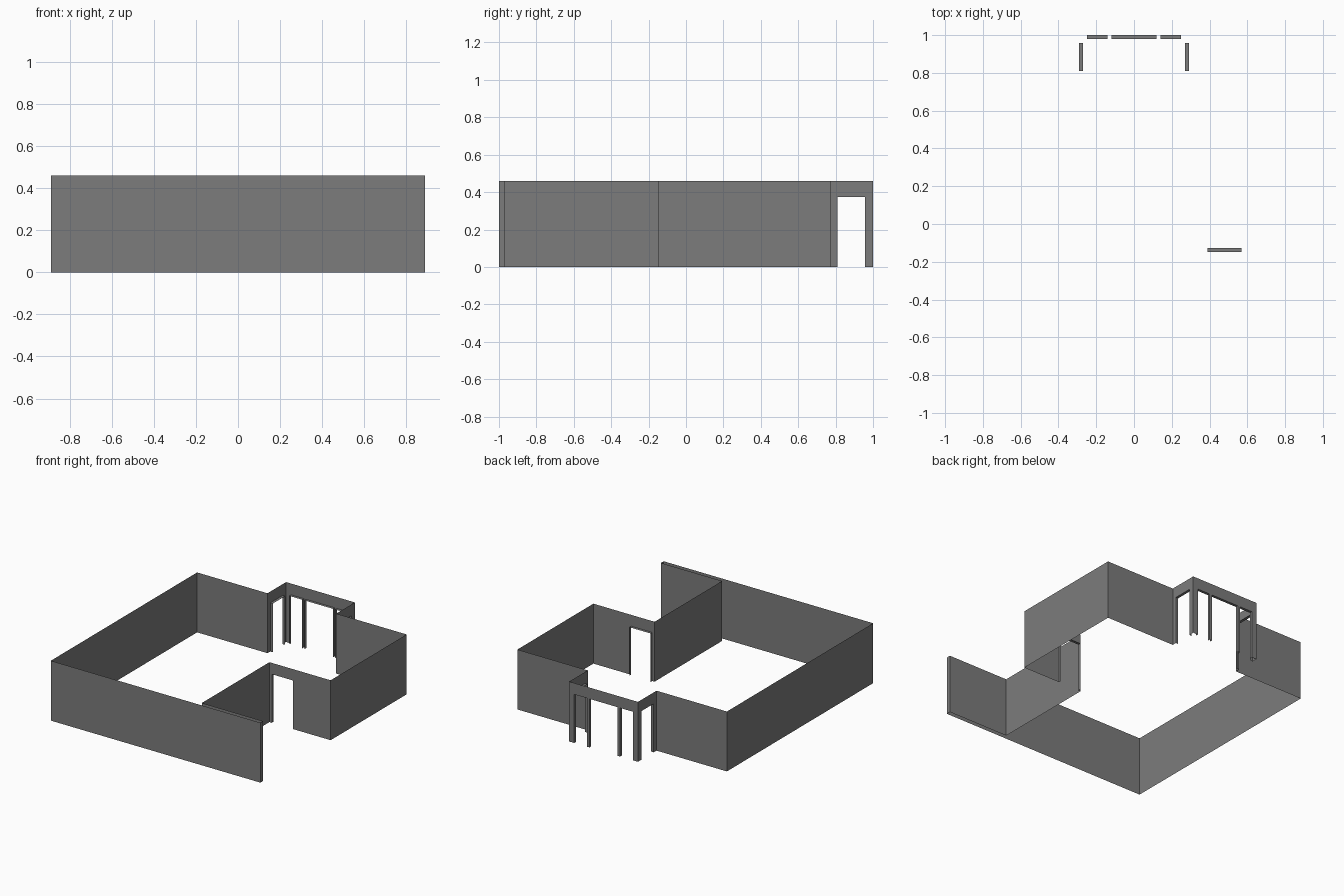
import bpy
from mathutils import Vector

if "Cube" in bpy.data.objects:
    bpy.data.objects.remove(bpy.data.objects["Cube"])

H = 0.46          # wall height
DOOR_H = 0.373    # height of every opening
DEPTH = 0.021     # depth of the opening reveals

grey = bpy.data.materials.new("wall_grey")
grey.diffuse_color = (0.2, 0.2, 0.2, 1)
grey.use_nodes = True
grey.node_tree.nodes["Principled BSDF"].inputs["Base Color"].default_value = grey.diffuse_color


def wall(name, start, end, openings=()):
    """Thin wall sheet from start to end, notched by openings (distances along
    the wall), each lined by a shallow reveal on the inner side."""
    a, b = Vector((*start, 0)), Vector((*end, 0))
    length = (b - a).length
    along = (b - a).normalized()
    inward = Vector((-along.y, along.x, 0)) * DEPTH
    verts, faces = [], []

    def add(points):
        first = len(verts)
        verts.extend(points)
        faces.append(list(range(first, len(verts))))

    def at(s, z):
        return a + along * s + Vector((0, 0, z))

    outline = [at(0, 0)]
    for s0, s1 in openings:
        notch = [at(s0, 0), at(s0, DOOR_H), at(s1, DOOR_H), at(s1, 0)]
        outline += notch
        for p, q in zip(notch, notch[1:]):
            add([p, p + inward, q + inward, q])
    add(outline + [at(length, 0), at(length, H), at(0, H)])

    mesh = bpy.data.meshes.new(name)
    mesh.from_pydata(verts, [], faces)
    mesh.materials.append(grey)
    bpy.context.collection.objects.link(bpy.data.objects.new(name, mesh))


# Floor plan corners
W, BAY = 0.89, 0.292
FRONT, BACK, BAY_BACK = -1.0, 0.775, 1.0
NOOK_X, NOOK_Y, FENCE = 0.37, -0.147, -0.967

# Long front wall with its thin free-standing end
wall("front_wall", (-W, FRONT), (W, FRONT))
wall("front_wall_end", (W, FRONT), (W, FENCE))
wall("front_wall_rear", (W, FENCE), (NOOK_X, FENCE))

# Recessed entrance with a doorway
wall("entrance_side_wall", (NOOK_X, FENCE), (NOOK_X, NOOK_Y))
wall("entrance_wall", (NOOK_X, NOOK_Y), (W, NOOK_Y), [(0.02, 0.20)])

# Outer walls
wall("right_wall", (W, NOOK_Y), (W, BACK))
wall("back_wall_right", (W, BACK), (BAY, BACK))
wall("back_wall_left", (-BAY, BACK), (-W, BACK))
wall("left_wall", (-W, BACK), (-W, FRONT))

# Bay with tall openings
wall("bay_right", (BAY, BACK), (BAY, BAY_BACK), [(0.034, 0.183)])
wall("bay_back", (BAY, BAY_BACK), (-BAY, BAY_BACK),
     [(BAY - 0.25, BAY - 0.14), (BAY - 0.12, BAY + 0.12), (BAY + 0.14, BAY + 0.25)])
wall("bay_left", (-BAY, BAY_BACK), (-BAY, BACK), [(0.042, 0.191)])
